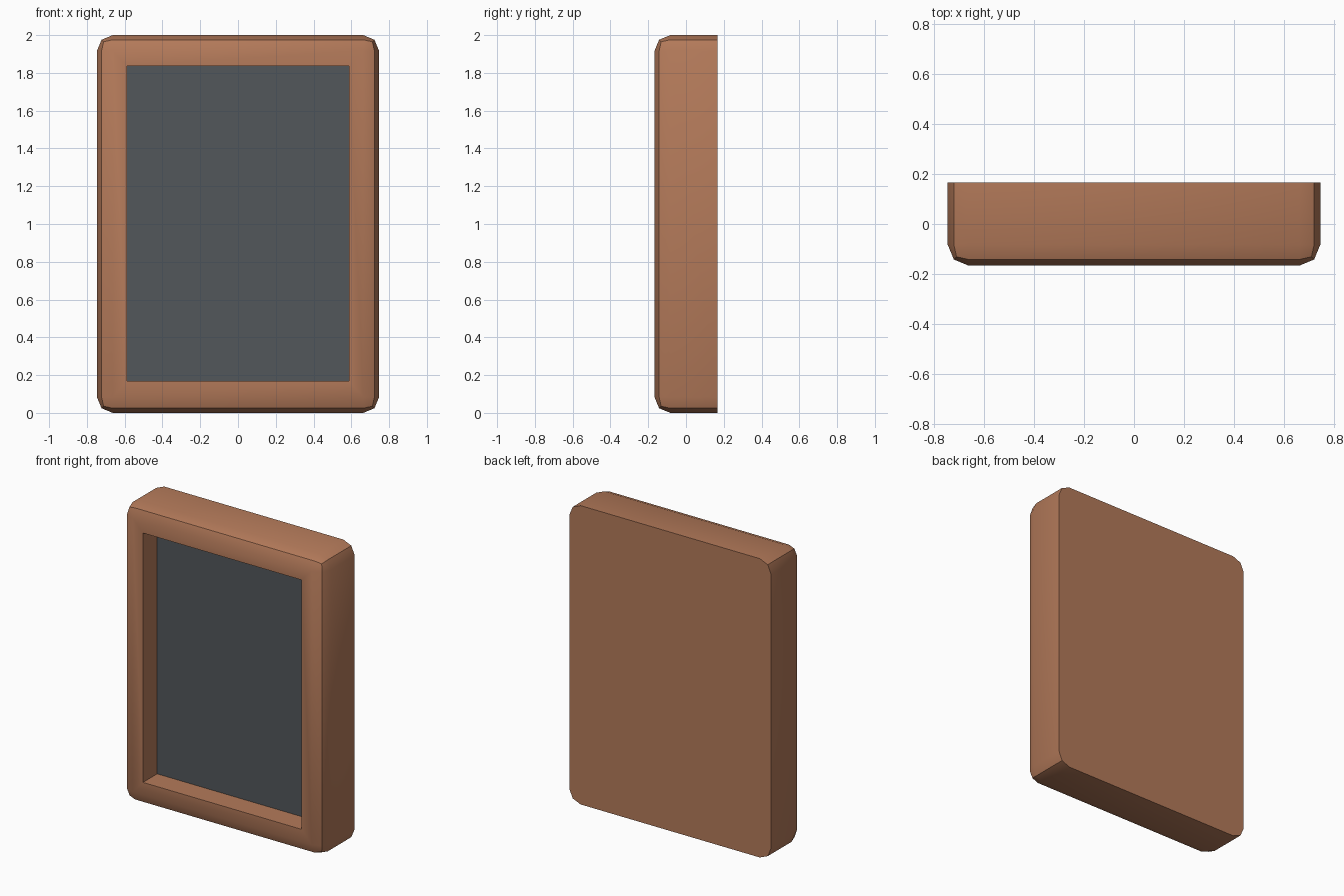
import bpy, bmesh
from mathutils import Vector

if "Cube" in bpy.data.objects:
    bpy.data.objects.remove(bpy.data.objects["Cube"])

W, D, H = 0.747, 0.167, 2.0       # half width, half depth, height
R = 0.084                         # rounding radius
OX, OZ0, OZ1 = 0.587, 0.168, 1.837  # opening half width, bottom, top
RECESS = 0.15


def material(name, rgb):
    m = bpy.data.materials.new(name)
    m.diffuse_color = (*rgb, 1.0)
    m.use_nodes = True
    m.node_tree.nodes["Principled BSDF"].inputs["Base Color"].default_value = m.diffuse_color
    return m


# Body block
bm = bmesh.new()
bmesh.ops.create_cube(bm, size=1.0)
for v in bm.verts:
    v.co = Vector((v.co.x * 2 * W, v.co.y * 2 * D, (v.co.z + 0.5) * H))

# Round every edge except the four around the flat back
edges = [e for e in bm.edges if not all(v.co.y > 0 for v in e.verts)]
bmesh.ops.bevel(bm, geom=edges, offset=R, offset_type='OFFSET', segments=2,
                profile=0.5, affect='EDGES', clamp_overlap=True)
bm.normal_update()

# Front opening: inset the front face, fit it, then push it back
front = max((f for f in bm.faces if f.normal.y < -0.99), key=lambda f: f.calc_area())
bmesh.ops.inset_region(bm, faces=[front], thickness=0.07)
for v in front.verts:
    v.co.x = OX if v.co.x > 0 else -OX
    v.co.z = OZ1 if v.co.z > H / 2 else OZ0
panel = bmesh.ops.extrude_discrete_faces(bm, faces=[front])["faces"][0]
for v in panel.verts:
    v.co.y += RECESS
panel.material_index = 1          # dark recessed panel
bmesh.ops.recalc_face_normals(bm, faces=bm.faces)

mesh = bpy.data.meshes.new("picture_frame")
bm.to_mesh(mesh)
bm.free()
frame = bpy.data.objects.new("picture_frame", mesh)
bpy.context.collection.objects.link(frame)
mesh.materials.append(material("brown_wood", (0.456, 0.195, 0.102)))
mesh.materials.append(material("dark_grey_panel", (0.084, 0.095, 0.105)))

bpy.context.view_layer.objects.active = frame
frame.select_set(True)
bpy.ops.object.shade_smooth_by_angle(angle=0.5236)
